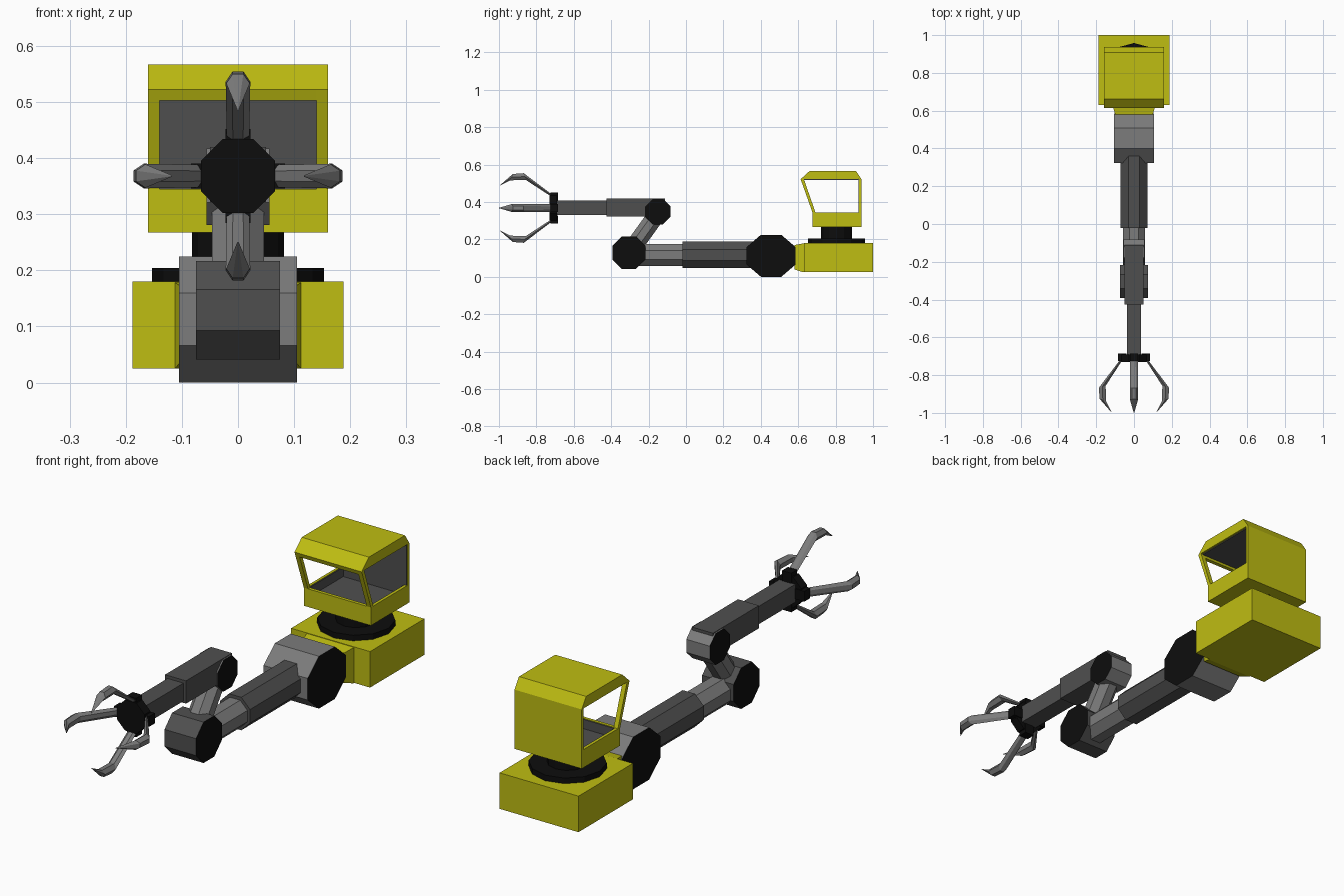
import bpy, bmesh, math
from mathutils import Vector

if "Cube" in bpy.data.objects:
    bpy.data.objects.remove(bpy.data.objects["Cube"])


def material(name, rgb):
    m = bpy.data.materials.new(name)
    m.diffuse_color = (*rgb, 1)
    m.use_nodes = True
    m.node_tree.nodes["Principled BSDF"].inputs["Base Color"].default_value = m.diffuse_color
    return m


YELLOW = material("yellow paint", (0.52, 0.51, 0.006))
LIGHT = material("light grey metal", (0.20, 0.20, 0.20))
DARK = material("dark grey metal", (0.078, 0.078, 0.078))
BLACK = material("black rubber", (0.004, 0.004, 0.004))


def loft(name, rings, mat, cap_mat=None):
    """Skin a list of equal-length point rings and close both ends."""
    bm = bmesh.new()
    vs = [[bm.verts.new(p) for p in r] for r in rings]
    n = len(rings[0])
    for a, b in zip(vs, vs[1:]):
        for i in range(n):
            bm.faces.new((a[i], a[(i + 1) % n], b[(i + 1) % n], b[i]))
    for r in (vs[0], vs[-1]):
        bm.faces.new(r).material_index = 1 if cap_mat else 0
    bmesh.ops.recalc_face_normals(bm, faces=bm.faces)
    me = bpy.data.meshes.new(name)
    bm.to_mesh(me)
    bm.free()
    me.materials.append(mat)
    if cap_mat:
        me.materials.append(cap_mat)
    ob = bpy.data.objects.new(name, me)
    bpy.context.collection.objects.link(ob)
    return ob


def prism(name, profile, x0, x1, mat, cap_mat=None):
    """Side profile (y, z) extruded across x."""
    return loft(name, [[(x, y, z) for y, z in profile] for x in (x0, x1)], mat, cap_mat)


def box(name, x0, x1, y0, y1, z0, z1, mat):
    return prism(name, [(y0, z0), (y1, z0), (y1, z1), (y0, z1)], x0, x1, mat)


def octagon(apothem, n=8):
    r = apothem / math.cos(math.pi / n)
    return [(r * math.cos((i + .5) * 2 * math.pi / n), r * math.sin((i + .5) * 2 * math.pi / n))
            for i in range(n)]


def drum(name, y, z, apothem, half, mat, stretch=1.0):
    """Joint drum lying along x, with black end caps."""
    prism(name, [(y + a * stretch, z + b) for a, b in octagon(apothem)], -half, half, mat, BLACK)


def tube_y(name, y0, y1, z, apothem, mat):
    loft(name, [[(a, y, z + b) for a, b in octagon(apothem)] for y in (y0, y1)], mat)


# Base block with a tapered neck toward the shoulder
box("base_block", -.188, .188, .63, 1.0, .025, .18, YELLOW)
loft("base_neck", [[(-w, y, z0), (w, y, z0), (w, y, z1), (-w, y, z1)]
                   for y, w, z0, z1 in ((.58, .10, .04, .17), (.625, .112, .025, .178), (.65, .112, .025, .178))], YELLOW)


# Turntable: wide disc and narrower post
def disc(name, r, z0, z1):
    loft(name, [[(r * math.sin(i * math.pi / 6), .805 + r * math.cos(i * math.pi / 6), z)
                 for i in range(12)] for z in (z0, z1)], BLACK)


disc("turntable_disc", .153, .175, .204)
disc("turntable_post", .082, .20, .275)

# Cab: lower tub, floor, back wall, roof and window frame
W = .16
box("cab_bottom", -W, W, .676, .938, .267, .295, YELLOW)
box("cab_floor", -.148, .148, .688, .926, .295, .303, DARK)
box("cab_front_sill", -W, W, .676, .69, .295, .345, YELLOW)
box("cab_front_liner", -.148, .148, .69, .694, .303, .343, DARK)
for s in (-1, 1):
    a, b = sorted((s * .148, s * W))
    box("cab_side_sill", a, b, .69, .926, .295, .345, YELLOW)
    a, b = sorted((s * .144, s * .148))
    box("cab_side_liner", a, b, .694, .922, .303, .343, DARK)
    a, b = sorted((s * .14, s * W))
    prism("cab_front_pillar", [(.676, .345), (.692, .345), (.63, .522), (.613, .522)], a, b, YELLOW)
box("cab_back_wall", -W, W, .926, .938, .295, .522, YELLOW)
box("cab_back_liner", -.158, .158, .922, .926, .303, .52, DARK)
prism("cab_window_header", [(.62, .503), (.637, .503), (.63, .522), (.613, .522)], -.14, .14, YELLOW)
prism("cab_roof", [(.613, .522), (.938, .522), (.908, .567), (.662, .567)], -W, W, YELLOW)
box("cab_ceiling", -.152, .152, .632, .922, .518, .522, DARK)

# Shoulder and telescoping lower arm
drum("shoulder_drum", .455, .1125, .1125, .105, LIGHT, 1.165)
tube_y("lower_arm_sleeve", .40, -.02, .118, .071, DARK)
tube_y("lower_arm_rod", 0, -.30, .116, .059, LIGHT)

# Elbow, slanted link and upper joint
drum("elbow_drum", -.305, .129, .088, .075, DARK)
p, q = Vector((0, -.295, .14)), Vector((0, -.155, .335))
d = (q - p).normalized()
side = Vector((0, -d.z, d.y))
loft("slanted_link", [[c + Vector((a, 0, 0)) + side * b for a, b in octagon(.046)] for c in (p, q)], LIGHT)
drum("upper_joint_drum", -.15, .349, .068, .056, LIGHT)

# Upper arm and forearm
prism("upper_arm", [(-.425, .322), (-.17, .322), (-.112, .405), (-.112, .42), (-.425, .42)], -.05, .05, DARK)
box("forearm", -.038, .038, -.70, -.42, .33, .407, DARK)

# Wrist disc with a mount and a claw on each of four sides
AXIS = .368
tube_y("wrist_disc", -.69, -.73, AXIS, .066, BLACK)


def radial(k, r, w, y):
    a = k * math.pi / 2
    return (r * math.cos(a) - w * math.sin(a), y, AXIS + r * math.sin(a) + w * math.cos(a))


# claw path: y, radius, direction of thickness (y, r), scale
PATH = [(-.705, .058, .61, .79, .9), (-.862, .168, .30, .95, 1),
        (-.932, .165, -.35, .94, .95), (-.999, .118, -.7, .7, .06)]
SECTION = [(.010, .019), (.022, 0), (.010, -.019), (-.010, -.019), (-.022, 0), (-.010, .019)]
for k in range(4):
    loft("claw_mount", [[radial(k, r, w, y) for r, w in ((.04, -.022), (.084, -.022), (.084, .022), (.04, .022))]
                        for y in (-.685, -.725)], BLACK)
    loft("claw", [[radial(k, r + t * s * nr, w * s, y + t * s * ny) for w, t in SECTION]
                  for y, r, ny, nr, s in [(a, b, -c, e, f) for a, b, c, e, f in PATH]], LIGHT)
